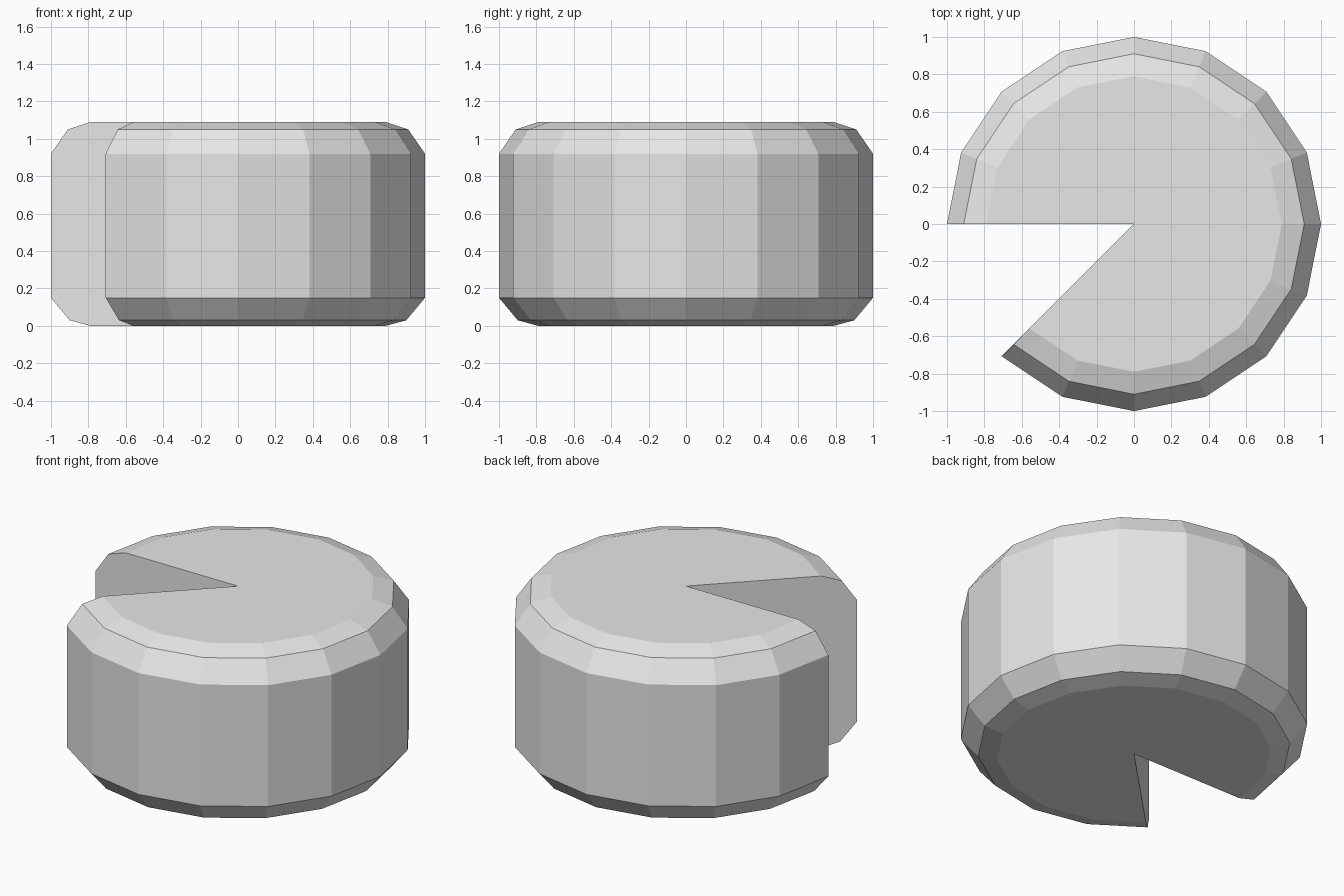
import bpy
import bmesh
from math import cos, sin, radians

cube = bpy.data.objects.get("Cube")
if cube:
    bpy.data.objects.remove(cube, do_unlink=True)

# Plain grey material
GREY = (0.8, 0.8, 0.8, 1.0)
grey = bpy.data.materials.new("plain_grey")
grey.use_nodes = True
grey.diffuse_color = GREY
grey.node_tree.nodes["Principled BSDF"].inputs["Base Color"].default_value = GREY

# Rim profile (radius, height), bottom to top
PROFILE = [(0.79, 0), (0.9, 0.03), (1, 0.15), (1, 0.92), (0.91, 1.05), (0.79, 1.09)]
SIDES = 16
MISSING = 2          # segments left out as the open wedge
START = 225          # the body sweeps counter-clockwise from here

bm = bmesh.new()
axis_bottom = bm.verts.new((0, 0, PROFILE[0][1]))
axis_top = bm.verts.new((0, 0, PROFILE[-1][1]))

# One column of rim points per corner of the body
columns = []
for i in range(SIDES - MISSING + 1):
    a = radians(START + i * 360 / SIDES)
    columns.append([bm.verts.new((r * cos(a), r * sin(a), z)) for r, z in PROFILE])

# Bevelled outer wall
for a, b in zip(columns, columns[1:]):
    for k in range(len(PROFILE) - 1):
        bm.faces.new((a[k], b[k], b[k + 1], a[k + 1]))
    # Top and bottom discs
    bm.faces.new((axis_top, a[-1], b[-1]))
    bm.faces.new((axis_bottom, b[0], a[0]))

# Flat walls of the open wedge
bm.faces.new([axis_bottom] + columns[0] + [axis_top])
bm.faces.new([axis_top] + columns[-1][::-1] + [axis_bottom])
bmesh.ops.recalc_face_normals(bm, faces=bm.faces)

mesh = bpy.data.meshes.new("cut_wheel")
bm.to_mesh(mesh)
bm.free()
mesh.materials.append(grey)
wheel = bpy.data.objects.new("cut_wheel", mesh)
bpy.context.collection.objects.link(wheel)
